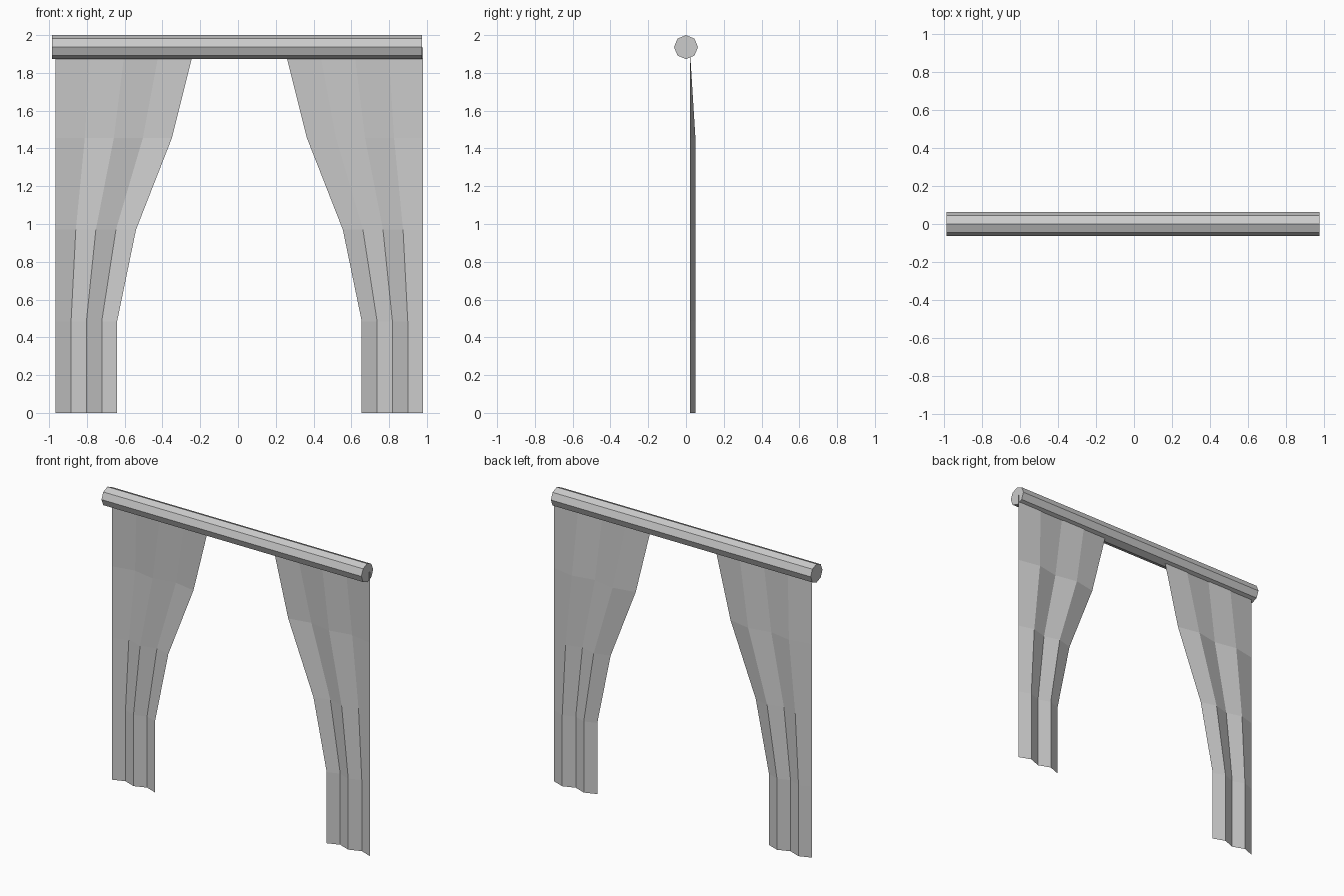
import bpy, bmesh, math

if "Cube" in bpy.data.objects:
    bpy.data.objects.remove(bpy.data.objects["Cube"])

grey = bpy.data.materials.new("warm_grey")
grey.diffuse_color = (0.6, 0.6, 0.6, 1)
grey.use_nodes = True
grey.node_tree.nodes["Principled BSDF"].inputs["Base Color"].default_value = grey.diffuse_color


def make_object(name, bm):
    mesh = bpy.data.meshes.new(name)
    bm.to_mesh(mesh)
    bm.free()
    mesh.materials.append(grey)
    ob = bpy.data.objects.new(name, mesh)
    bpy.context.collection.objects.link(ob)
    return ob


# Curtain rod: eight-sided bar lying along x
bpy.ops.mesh.primitive_cylinder_add(vertices=8, radius=0.0635, depth=1.96,
                                    location=(-0.005, 0, 1.9365),
                                    rotation=(0, math.pi / 2, 0))
rod = bpy.context.object
rod.name = "curtain_rod"
rod.data.materials.append(grey)

# Curtain rows: height and width, gathered towards the bottom
ROWS = [(0, 0.325), (0.485, 0.325), (0.97, 0.425), (1.455, 0.615), (1.935, 0.735)]
MIDDLE, HALF, PLEATS = 0.0075, 0.9725, 4


def curtain(name, side):
    bm = bmesh.new()
    grid = []
    for z, width in ROWS:
        depth = 0 if z > 1.9 else 0.03  # flat where it meets the rod
        grid.append([bm.verts.new((MIDDLE + side * (HALF - width * i / PLEATS),
                                   0.02 + depth * (i % 2), z))
                     for i in range(PLEATS + 1)])
    for low, high in zip(grid, grid[1:]):
        for i in range(PLEATS):
            quad = [low[i], low[i + 1], high[i + 1], high[i]]
            bm.faces.new(quad if side < 0 else quad[::-1])
    return make_object(name, bm)


curtain("left_curtain", -1)
curtain("right_curtain", 1)
